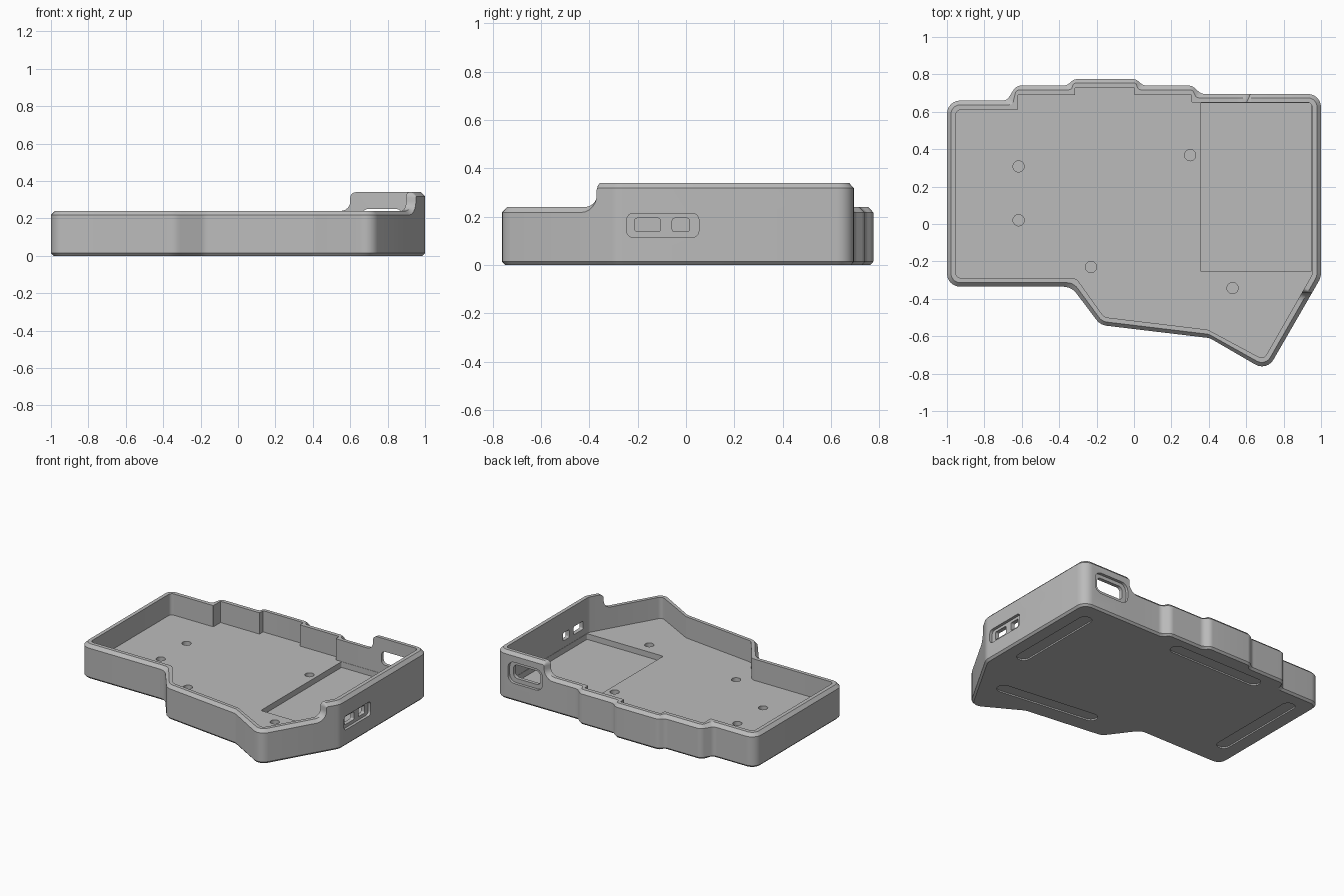
import bpy, bmesh, math
from mathutils import Vector

if "Cube" in bpy.data.objects:
    bpy.data.objects.remove(bpy.data.objects["Cube"])

LOW, HIGH, CH, FLOOR = 0.24, 0.34, 0.022, 0.09

grey = bpy.data.materials.new("grey_plastic")
grey.diffuse_color = (0.5, 0.5, 0.5, 1)
grey.use_nodes = True
grey.node_tree.nodes["Principled BSDF"].inputs["Base Color"].default_value = grey.diffuse_color

# Matching corners of the wall: outer xy, outer radius, inner xy, inner radius (clockwise)
CORNERS = [
    (-1, .66, .07, -.952, .61, .025), (-.68, .66, .04, -.62, .61, .004),
    (-.63, .74, .05, -.62, .69, .004), (-.36, .74, .05, -.315, .69, .004),
    (-.32, .775, .05, -.315, .73, .004), (.01, .775, .05, 0, .73, .004),
    (.05, .74, .05, 0, .69, .004), (.31, .74, .05, .308, .69, .004),
    (.36, .695, .05, .308, .65, .004), (1, .695, .07, .952, .65, .025),
    (1, -.285, .1, .952, -.272, .05), (.71, -.787, .07, .693, -.725, .03),
    (.405, -.61, .07, .395, -.565, .05), (-.18, -.54, .08, -.16, -.498, .04),
    (-.335, -.335, .09, -.31, -.288, .05), (-1, -.335, .07, -.952, -.288, .025)]


def fillet(a, b, c, r, n=6):
    """Points of the arc rounding corner b."""
    u, v = (a - b).normalized(), (c - b).normalized()
    half = u.angle(v) / 2
    trim = r / math.tan(half)
    mid = b + (u + v).normalized() * (r / math.sin(half))
    p, q = b + u * trim - mid, b + v * trim - mid
    w = p.angle(q)
    return [mid + (p * math.sin((1 - i / n) * w) + q * math.sin(i / n * w)) / math.sin(w)
            for i in range(n + 1)]


def step_profile(d, n=6):
    """Curved step from low to high rim, offset by d into the wall: (run, z)."""
    pts = []
    for i in range(n + 1):
        t = i / n * math.pi / 2
        pts.append(((.05 + d) * math.sin(t), .29 - (.05 + d) * math.cos(t)))
    for i in range(n + 1):
        t = i / n * math.pi / 2
        pts.append((.08 - (.03 - d) * math.cos(t), .31 + (.03 - d) * math.sin(t)))
    return pts


outer = [Vector((c[0], c[1])) for c in CORNERS]
inner = [Vector((c[3], c[4])) for c in CORNERS]
rim_out, rim_in = [], []      # (xy, z) pairs: below the chamfer, and on the rim
N = len(CORNERS)


def add_step(k, start, rising):
    """Insert the rim step on the edge after corner k."""
    a, b = outer[k], outer[(k + 1) % N]
    ia, ib = inner[k], inner[(k + 1) % N]
    u, iu = (b - a).normalized(), (ib - ia).normalized()
    lo, hi = step_profile(CH), step_profile(0)
    if not rising:
        lo, hi = lo[::-1], hi[::-1]
    for (s0, z0), (s1, z1) in zip(lo, hi):
        p = a + u * (start + (s0 if rising else .08 - s0))
        q = a + u * (start + (s1 if rising else .08 - s1))
        rim_out.append((p, z0))
        rim_in.append((ia + iu * (q - ia).dot(iu), z1))


for k, c in enumerate(CORNERS):
    z = HIGH if k in (9, 10) else LOW
    po = fillet(outer[k - 1], outer[k], outer[(k + 1) % N], c[2])
    pi = fillet(inner[k - 1], inner[k], inner[(k + 1) % N], c[5])
    rim_out += [(p, z - CH) for p in po]
    rim_in += [(p, z) for p in pi]
    if k == 8:
        add_step(k, .19, True)
    if k == 10:
        add_step(k, .09, False)

# Tray: rings from the underside, up the outside, over the rim, down to the floor
bm = bmesh.new()
rings = [[], [], [], [], [], []]
for (p, zp), (q, zq) in zip(rim_out, rim_in):
    for ring, xy, z in zip(rings, (p.lerp(q, .28), p, p, p.lerp(q, .45), q, q),
                           (0, .014, zp, zq, zq, FLOOR)):
        ring.append(bm.verts.new((xy.x, xy.y, z)))
# keep the chamfer following the step by reusing the run of the rim points
for a, b in zip(rings[:-1], rings[1:]):
    for i in range(len(a)):
        j = (i + 1) % len(a)
        bm.faces.new((a[i], a[j], b[j], b[i]))
bm.faces.new(rings[0][::-1])
bm.faces.new(rings[-1])
bmesh.ops.recalc_face_normals(bm, faces=bm.faces)
mesh = bpy.data.meshes.new("case_tray")
bm.to_mesh(mesh)
bm.free()
mesh.materials.append(grey)
tray = bpy.data.objects.new("case_tray", mesh)
bpy.context.collection.objects.link(tray)


def rounded_rect(x0, x1, y0, y1, r):
    c = [Vector(p) for p in ((x0, y0), (x1, y0), (x1, y1), (x0, y1))]
    return [p for i in range(4) for p in fillet(c[i - 1], c[i], c[(i + 1) % 4], r)]


def cut(name, outline, lo, hi, axis="z"):
    """Cut a prism, drawn across the axis, out of the tray."""
    place = {"x": lambda p, h: (h, p.x, p.y), "y": lambda p, h: (p.x, h, p.y),
             "z": lambda p, h: (p.x, p.y, h)}[axis]
    b = bmesh.new()
    r0, r1 = [[b.verts.new(place(p, h)) for p in outline] for h in (lo, hi)]
    b.faces.new(r0)
    b.faces.new(r1)
    for i in range(len(r0)):
        j = (i + 1) % len(r0)
        b.faces.new((r0[i], r0[j], r1[j], r1[i]))
    bmesh.ops.recalc_face_normals(b, faces=b.faces)
    m = bpy.data.meshes.new(name)
    b.to_mesh(m)
    b.free()
    m.materials.append(grey)
    ob = bpy.data.objects.new(name, m)
    bpy.context.collection.objects.link(ob)
    ob.hide_render = True
    mod = tray.modifiers.new(name, "BOOLEAN")
    mod.operation, mod.solver, mod.object = "DIFFERENCE", "EXACT", ob
    bpy.context.view_layer.objects.active = tray
    bpy.ops.object.modifier_apply(modifier=name)
    bpy.data.objects.remove(ob)


# Battery recess in the floor
cut("battery_recess", rounded_rect(.355, .95, -.253, .648, .008), .05, .2)

# Screw holes
for x, y in ((-.617, .308), (-.617, .02), (-.23, -.23), (.3, .368), (.527, -.343)):
    cut("screw_hole", [Vector((x + .03 * math.cos(i * math.pi / 12),
                               y + .03 * math.sin(i * math.pi / 12))) for i in range(24)], .03, .2)

# Back port: shallow surround and opening
cut("port_surround", rounded_rect(.635, .905, .125, .275, .05), .675, .8, "y")
cut("port_opening", rounded_rect(.665, .875, .155, .25, .03), .6, .8, "y")

# Right side switch panel with two windows
cut("switch_surround", rounded_rect(-.245, .053, .115, .213, .025), .98, 1.1, "x")
cut("switch_window", rounded_rect(-.212, -.106, .138, .194, .01), .9, 1.1, "x")
cut("button_window", rounded_rect(-.057, .014, .138, .194, .01), .9, 1.1, "x")

# Foot pad slots on the underside
for a, b in (((.855, -.08), (.855, .53)), ((-.85, -.12), (-.85, .52)),
             ((-.48, .62), (.16, .62)), ((.03, -.395), (.69, -.475))):
    a, b = Vector(a), Vector(b)
    ang = math.atan2(b.y - a.y, b.x - a.x)
    pts = []
    for end, start in ((b, ang - math.pi / 2), (a, ang + math.pi / 2)):
        pts += [end + .045 * Vector((math.cos(start + i * math.pi / 10),
                                     math.sin(start + i * math.pi / 10))) for i in range(11)]
    cut("foot_slot", pts, -.05, .01)

tray.select_set(True)
bpy.context.view_layer.objects.active = tray
bpy.ops.object.shade_smooth_by_angle(angle=math.radians(30))
